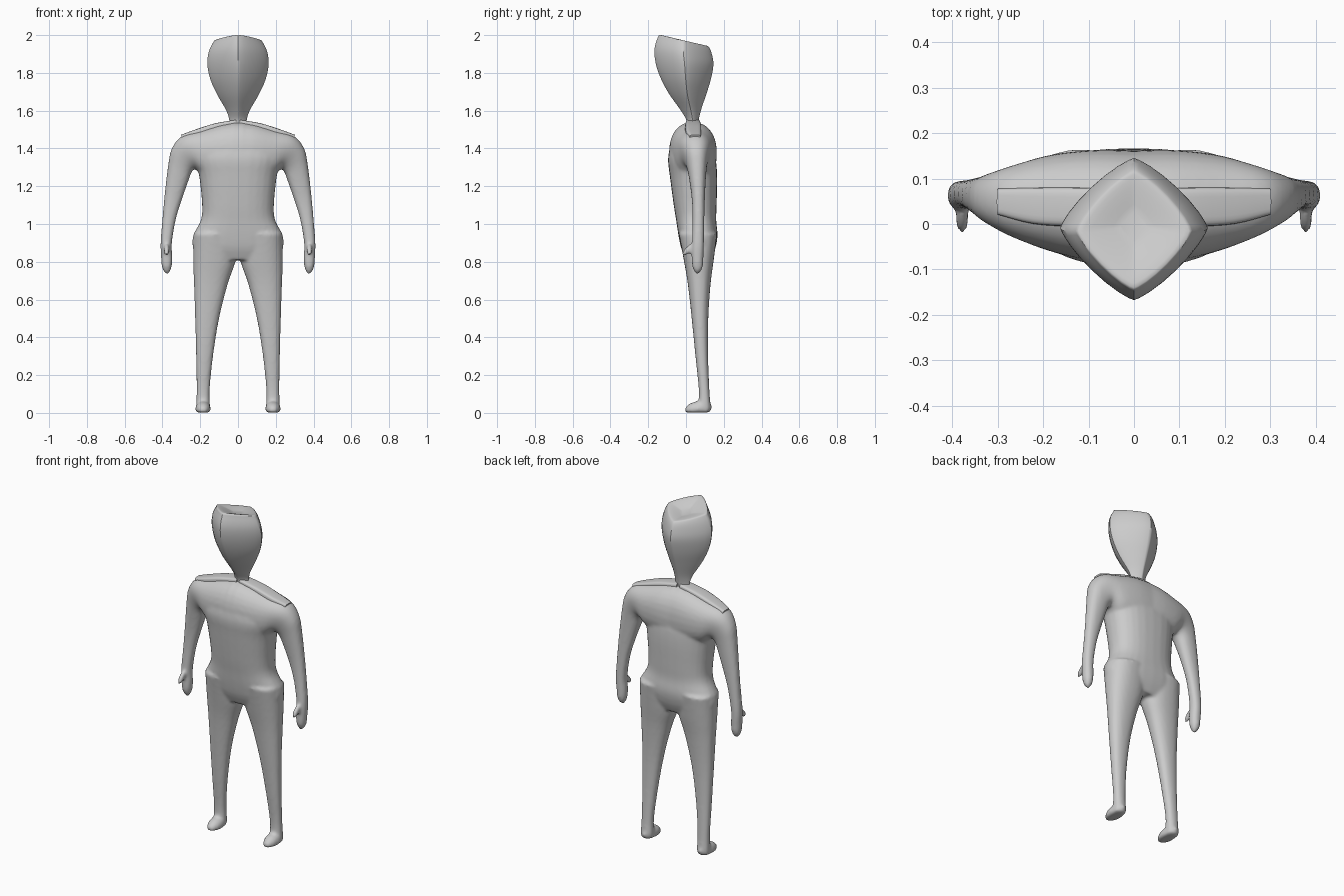
import bpy, bmesh, math
from mathutils import Matrix, Vector

if "Cube" in bpy.data.objects:
    bpy.data.objects.remove(bpy.data.objects["Cube"])


def spline(keys, steps):
    """Catmull-Rom resampling of a list of number tuples."""
    out = []
    n = len(keys)
    for i in range(n - 1):
        p = [keys[max(0, min(n - 1, i + k))] for k in (-1, 0, 1, 2)]
        for s in range(steps):
            t = s / steps
            out.append([0.5 * (2 * b + (c - a) * t + (2 * a - 5 * b + 4 * c - d) * t * t
                               + (3 * b - a - 3 * c + d) * t ** 3) for a, b, c, d in zip(*p)])
    return out + [list(keys[-1])]


def oval(count, power):
    for i in range(count):
        a = 2 * math.pi * i / count
        c, s = math.cos(a), math.sin(a)
        yield (math.copysign(abs(c) ** (2 / power), c), math.copysign(abs(s) ** (2 / power), s))


def limb_point(k, u, v):
    # key: inner x, inner z, outer x, outer z, front y, back y
    x0, z0, x1, z1, y0, y1 = k
    return ((x0 + x1) / 2 + u * (x1 - x0) / 2, (y0 + y1) / 2 + v * (y1 - y0) / 2,
            (z0 + z1) / 2 + u * (z1 - z0) / 2)


def head_point(k, u, v):
    # key: half width, front y, back y, front z, back z
    w, y0, y1, z0, z1 = k
    return (u * w, (y0 + y1) / 2 + v * (y1 - y0) / 2, (z0 + z1) / 2 + v * (z1 - z0) / 2)


def loft(bm, keys, point, power=2.0, side=1, count=28, steps=4):
    rings = []
    for k in spline(keys, steps):
        ring = []
        for u, v in oval(count, power):
            x, y, z = point(k, u, v)
            ring.append(bm.verts.new((x * side, y, z)))
        rings.append(ring)
    for a, b in zip(rings, rings[1:]):
        for i in range(count):
            j = (i + 1) % count
            bm.faces.new((a[i], a[j], b[j], b[i]))
    bm.faces.new(rings[0])
    bm.faces.new(rings[-1])


def blob(bm, centre, radii, tilt=0.0, floor=None):
    m = Matrix.Translation(centre) @ Matrix.Rotation(tilt, 4, 'X') @ Matrix.Diagonal((*radii, 1))
    new = bmesh.ops.create_uvsphere(bm, u_segments=20, v_segments=12, radius=1, matrix=m)['verts']
    if floor is not None:
        for v in new:
            v.co.z = max(v.co.z, floor)


def finish(name, bm):
    bmesh.ops.recalc_face_normals(bm, faces=bm.faces[:])
    me = bpy.data.meshes.new(name)
    bm.to_mesh(me)
    bm.free()
    ob = bpy.data.objects.new(name, me)
    bpy.context.collection.objects.link(ob)
    bpy.ops.object.select_all(action='DESELECT')
    ob.select_set(True)
    bpy.context.view_layer.objects.active = ob
    return ob


# body: torso, arms, legs, hands and feet fused into one skin
TORSO = [(-w, z, w, z, y0, y1) for z, w, y0, y1 in (
    (1.44, .19, -.075, .12), (1.35, .225, -.095, .155), (1.25, .205, -.085, .165),
    (1.10, .190, -.065, .162), (1.02, .197, -.052, .16), (.94, .237, -.04, .167),
    (.87, .237, -.025, .155), (.81, .19, 0, .13))]
ARM = [(-.03, 1.20, -.03, 1.54, -.09, .16), (.08, 1.22, .08, 1.53, -.085, .163),
       (.18, 1.25, .19, 1.50, -.06, .152), (.225, 1.29, .295, 1.467, -.03, .13),
       (.245, 1.275, .35, 1.40, -.005, .115), (.262, 1.23, .37, 1.31, .012, .107),
       (.30, 1.12, .388, 1.16, .03, .10), (.33, 1.02, .40, 1.03, .035, .097),
       (.35, .90, .41, .90, .032, .095), (.348, .82, .407, .82, .03, .092),
       (.352, .77, .402, .77, .035, .088), (.366, .738, .386, .738, .05, .07)]
LEG = [(0, .95, .236, .95, -.038, .165), (.012, .81, .237, .81, -.012, .147),
       (.055, .68, .233, .68, .01, .13), (.10, .50, .227, .50, .03, .118),
       (.132, .30, .222, .30, .05, .117), (.15, .12, .219, .12, .068, .124),
       (.148, .03, .222, .03, .065, .13), (.155, .004, .218, .004, .07, .125)]
bm = bmesh.new()
loft(bm, TORSO, limb_point, 2.4)
for side in (1, -1):
    loft(bm, ARM, limb_point, 2.3, side)
    loft(bm, LEG, limb_point, 2.3, side)
    blob(bm, (side * .185, .065, .022), (.041, .074, .04), .15, .002)
    blob(bm, (side * .378, .012, .865), (.015, .017, .045), -.75)
body = finish("body", bm)
remesh = body.modifiers.new("fuse", 'REMESH')
remesh.mode = 'VOXEL'
remesh.voxel_size = .009
remesh.use_smooth_shade = True
soften = body.modifiers.new("soften", 'SMOOTH')
soften.factor = .5
soften.iterations = 5

# shoulder panels sitting on the slope beside the neck
PANEL = [(.01, 1.52, .01, 1.552, 0, .075), (.12, 1.49, .12, 1.533, -.005, .08),
         (.22, 1.46, .22, 1.502, 0, .08), (.29, 1.44, .302, 1.472, .02, .078)]
for name, side in (("right_shoulder_panel", 1), ("left_shoulder_panel", -1)):
    bm = bmesh.new()
    loft(bm, PANEL, limb_point, 4, side, 24)
    finish(name, bm)
    bpy.ops.object.shade_smooth_by_angle(angle=math.radians(40))

# head: diamond section with a slanted, dished crown
HEAD = [(.045, .005, .065, 1.52, 1.52), (.047, 0, .068, 1.555, 1.555),
        (.064, -.03, .08, 1.605, 1.605), (.11, -.09, .105, 1.69, 1.68),
        (.146, -.133, .13, 1.77, 1.76), (.162, -.16, .145, 1.85, 1.84),
        (.155, -.167, .138, 1.925, 1.895), (.132, -.15, .122, 1.985, 1.935),
        (.112, -.13, .10, 2.0, 1.945), (.03, -.04, .03, 1.96, 1.945)]
bm = bmesh.new()
loft(bm, HEAD, head_point, 1.27, count=32)
finish("head", bm)
bpy.ops.object.shade_smooth_by_angle(angle=math.radians(40))
